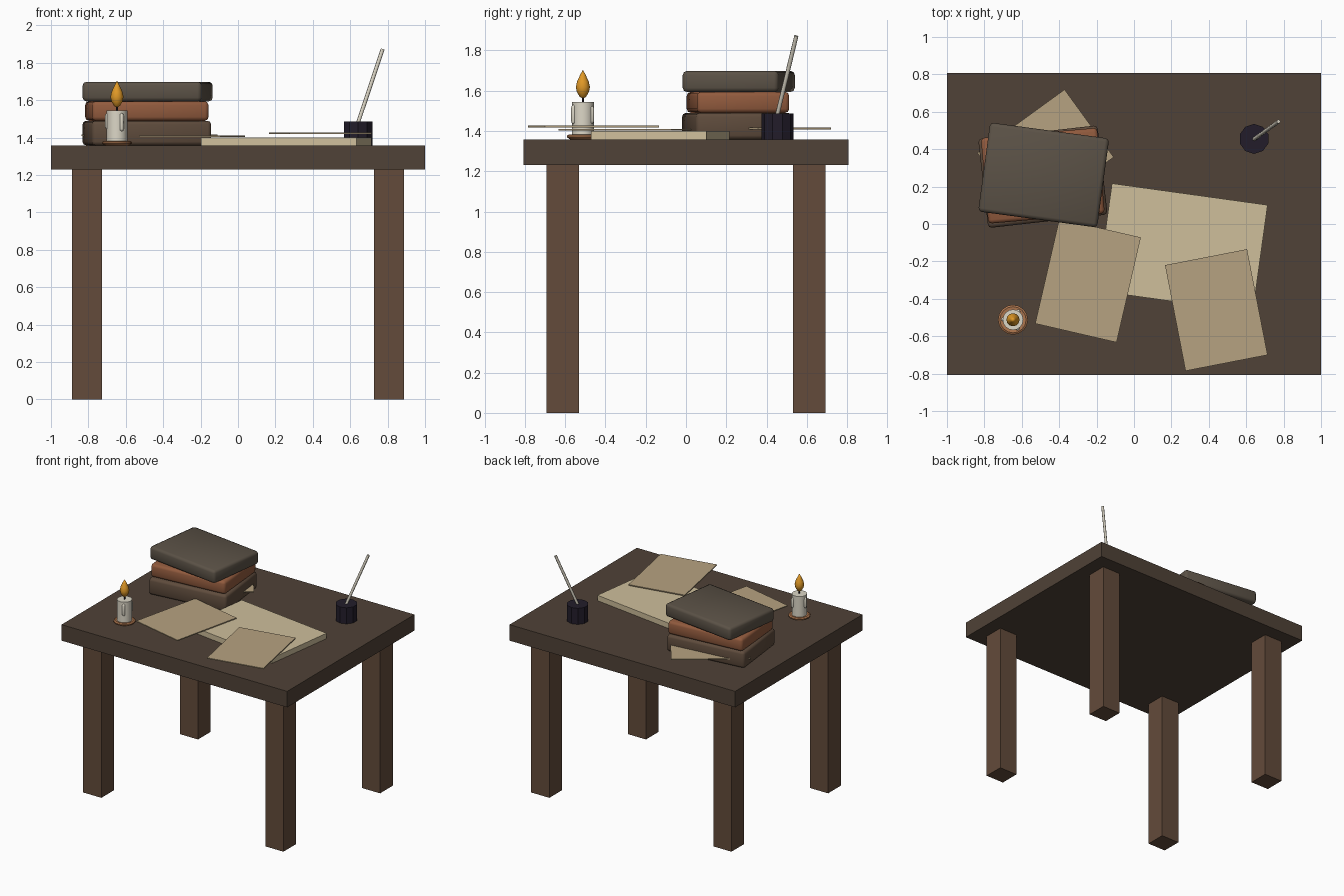
import bpy, bmesh, math
from mathutils import Vector, Matrix

if "Cube" in bpy.data.objects:
    bpy.data.objects.remove(bpy.data.objects["Cube"])

TOP = 1.358


def mat(name, r, g, b):
    m = bpy.data.materials.new(name)
    m.diffuse_color = (r, g, b, 1)
    m.use_nodes = True
    m.node_tree.nodes["Principled BSDF"].inputs["Base Color"].default_value = m.diffuse_color
    return m


WOOD = mat("dark_wood", .08, .054, .038)
LEG = mat("leg_wood", .125, .07, .043)
PARCH = mat("parchment", .62, .52, .33)
PAPER = mat("paper", .47, .365, .22)
BOOK_A = mat("brown_leather", .115, .072, .046)
BOOK_B = mat("tan_leather", .29, .105, .048)
BOOK_C = mat("grey_leather", .105, .084, .062)
INK = mat("ink", .016, .012, .023)
DISH = mat("copper", .42, .18, .075)
WAX = mat("wax", .72, .68, .57)
FLAME = mat("flame", .75, .32, .02)
QUILL = mat("feather", .66, .62, .52)


def finish(name, bm, material, smooth=None):
    bmesh.ops.recalc_face_normals(bm, faces=bm.faces)
    me = bpy.data.meshes.new(name)
    bm.to_mesh(me)
    bm.free()
    ob = bpy.data.objects.new(name, me)
    bpy.context.collection.objects.link(ob)
    me.materials.append(material)
    if smooth:
        bpy.ops.object.select_all(action='DESELECT')
        ob.select_set(True)
        bpy.context.view_layer.objects.active = ob
        bpy.ops.object.shade_smooth_by_angle(angle=math.radians(smooth))
    return ob


def box(name, centre, size, material, rot=0, bevel=0):
    bm = bmesh.new()
    bmesh.ops.create_cube(bm, size=1)
    bmesh.ops.scale(bm, vec=size, verts=bm.verts)
    if bevel:
        bmesh.ops.bevel(bm, geom=bm.edges[:], offset=bevel, segments=2,
                        profile=0.5, affect='EDGES')
    bm.transform(Matrix.Translation(centre) @ Matrix.Rotation(math.radians(rot), 4, 'Z'))
    return finish(name, bm, material, 60 if bevel else None)


def rod(name, a, b, radius, sides, material, smooth=None):
    a, b = Vector(a), Vector(b)
    bm = bmesh.new()
    bmesh.ops.create_cone(bm, cap_ends=True, segments=sides, radius1=radius,
                          radius2=radius, depth=(b - a).length)
    turn = (b - a).to_track_quat('Z', 'Y').to_matrix().to_4x4()
    if abs((b - a).x) < 1e-6 and abs((b - a).y) < 1e-6:
        turn = Matrix.Identity(4)
    bm.transform(Matrix.Translation((a + b) / 2) @ turn)
    return finish(name, bm, material, smooth)


def lathe(name, x, y, profile, sides, material, smooth=35):
    bm = bmesh.new()
    vs = [bm.verts.new((r, 0, z)) for r, z in profile]
    es = [bm.edges.new(p) for p in zip(vs, vs[1:])]
    bmesh.ops.spin(bm, geom=vs + es, cent=(0, 0, 0), axis=(0, 0, 1),
                   angle=math.tau, steps=sides)
    bmesh.ops.remove_doubles(bm, verts=bm.verts, dist=1e-4)
    bm.transform(Matrix.Translation((x, y, 0)))
    return finish(name, bm, material, smooth)


# Table
box("table_top", (0, 0, 1.294), (2, 1.612, .128), WOOD)
for sx, side in ((-1, "left"), (1, "right")):
    for sy, end in ((-1, "front"), (1, "back")):
        box(f"{end}_{side}_leg", (sx * .807, sy * .612, .616), (.161, .161, 1.232), LEG)

# Parchment slab and loose sheets
box("parchment_stack", (.2585, -.128, TOP + .0215), (.84, .58, .043), PARCH, -7.9)
for i, (x, y, z, rot) in enumerate(((-.246, -.302, 1.406, -13),
                                    (.44, -.46, 1.422, 11),
                                    (-.473, .369, 1.412, -54))):
    box(f"loose_sheet_{i + 1}", (x, y, z), (.447, .576, .008), PAPER, rot)

# Stack of books
box("bottom_book", (-.4875, .253, 1.424), (.642, .48, .132), BOOK_A, 6.5, .02)
box("middle_book", (-.4875, .258, 1.542), (.625, .46, .104), BOOK_B, 5, .02)
box("top_book", (-.483, .262, 1.646), (.642, .48, .104), BOOK_C, -7.7, .02)

# Inkwell and quill
rod("inkwell", (.642, .455, TOP), (.642, .455, 1.487), .08, 10, INK)
rod("quill", (.632, .446, 1.45), (.773, .548, 1.872), .0105, 8, QUILL, 60)

# Candle
CX, CY = -.647, -.512
lathe("candle_dish", CX, CY, [(0, TOP), (.062, TOP), (.08, 1.368), (.08, 1.376),
                              (.07, 1.382), (.05, 1.38), (0, 1.38)], 16, DISH)
rod("candle", (CX, CY, 1.378), (CX, CY, 1.545), .055, 16, WAX, 35)
rod("wick", (CX, CY, 1.54), (CX, CY, 1.585), .005, 6, INK)
lathe("flame", CX, CY, [(0, 1.56), (.016, 1.57), (.03, 1.594), (.035, 1.618),
                        (.029, 1.645), (.014, 1.678), (0, 1.704)], 12, FLAME, 60)

# Wax drips down the candle
for i, (deg, mid, half) in enumerate(((-62, 1.482, .05), (58, 1.48, .045), (178, 1.487, .045))):
    a = math.radians(deg)
    r = .012
    lathe(f"wax_drip_{i + 1}", CX + .052 * math.cos(a), CY + .052 * math.sin(a),
          [(0, mid - half), (r * .75, mid - half + .006), (r, mid - half + .015),
           (r, mid + half - .015), (r * .75, mid + half - .006), (0, mid + half)], 8, WAX, 60)
